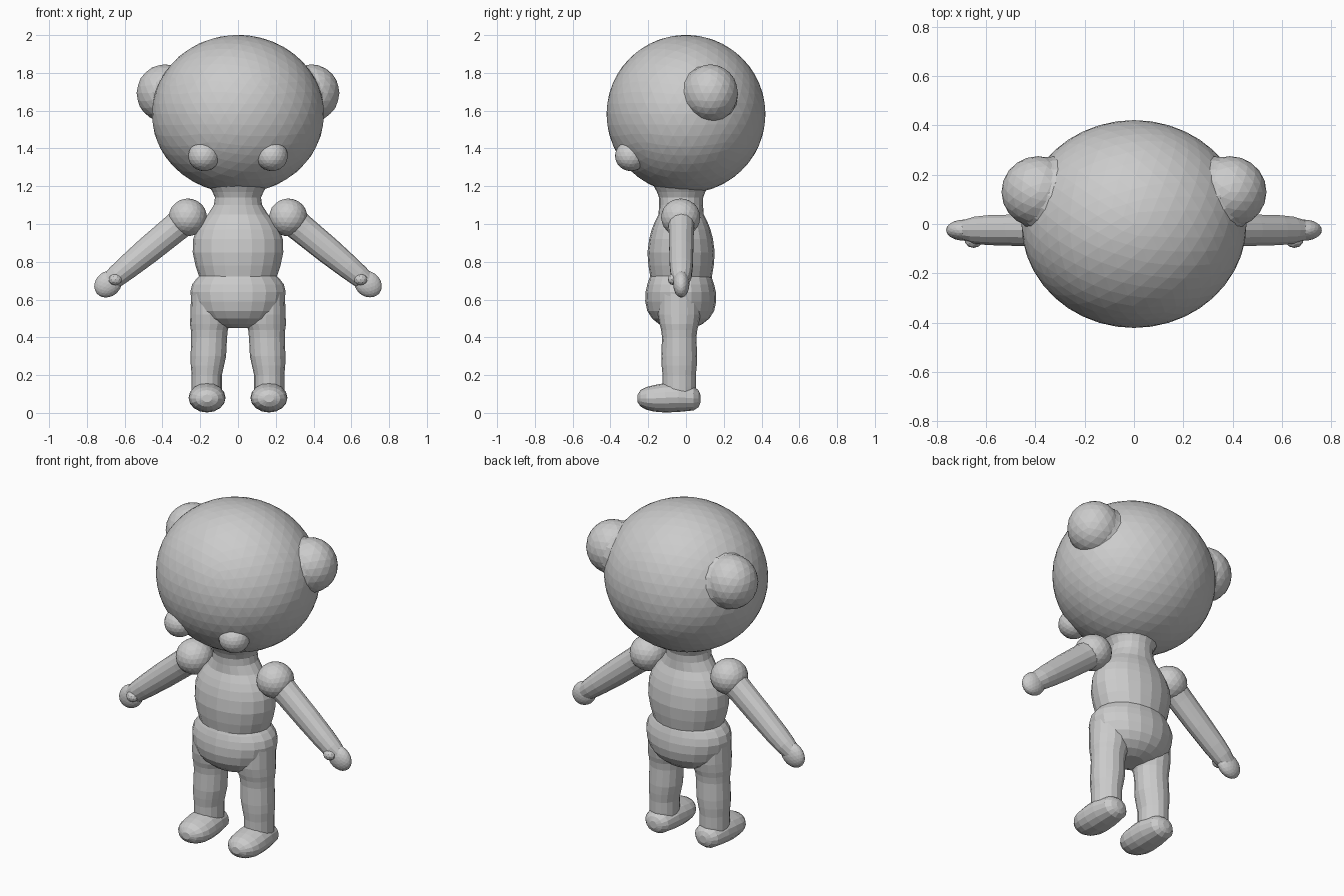
import bpy, bmesh, math
from mathutils import Vector, Matrix

clay = bpy.data.materials.new("grey clay")
clay.diffuse_color = (0.6, 0.6, 0.6, 1)


def finish(name, bm):
    bmesh.ops.recalc_face_normals(bm, faces=bm.faces)
    mesh = bpy.data.meshes.new(name)
    bm.to_mesh(mesh)
    bm.free()
    mesh.materials.append(clay)
    obj = bpy.data.objects.new(name, mesh)
    bpy.context.collection.objects.link(obj)
    return obj


def ball(name, centre, radii, detail=3, turn=0.0):
    """Faceted ellipsoid, optionally turned about the y axis."""
    bm = bmesh.new()
    m = (Matrix.Translation(centre) @ Matrix.Rotation(turn, 4, 'Y')
         @ Matrix.Diagonal((*radii, 1)))
    bmesh.ops.create_icosphere(bm, subdivisions=detail, radius=1, matrix=m)
    return finish(name, bm)


def loft(name, rings, u, v, sides=16):
    """Skin elliptical rings (centre, radius along u, radius along v)."""
    bm = bmesh.new()
    u, v = Vector(u), Vector(v)
    loops = []
    for c, ru, rv in rings:
        loop = []
        for i in range(sides):
            a = math.tau * i / sides
            loop.append(bm.verts.new(
                Vector(c) + u * ru * math.cos(a) + v * rv * math.sin(a)))
        loops.append(loop)
    for a, b in zip(loops, loops[1:]):
        for i in range(sides):
            j = (i + 1) % sides
            bm.faces.new((a[i], a[j], b[j], b[i]))
    bm.faces.new(loops[0])
    bm.faces.new(loops[-1])
    return finish(name, bm)


X, Y, Z = (1, 0, 0), (0, 1, 0), (0, 0, 1)

# Head
ball("head", (0, 0, 1.582), (0.456, 0.421, 0.419), 4)

# Torso with neck, flaring into the head
loft("torso", [((0, -0.026, z), rx, ry) for z, rx, ry in (
    (0.68, 0.19, 0.155), (0.72, 0.205, 0.163), (0.78, 0.225, 0.173),
    (0.85, 0.24, 0.178), (0.92, 0.237, 0.169), (0.97, 0.22, 0.156),
    (1.01, 0.195, 0.14), (1.05, 0.16, 0.12), (1.10, 0.128, 0.116),
    (1.14, 0.122, 0.117), (1.17, 0.135, 0.128), (1.21, 0.16, 0.15))], X, Y, 20)

# Pelvis, rounded underneath
loft("pelvis", [((0, -0.028, z), rx, ry) for z, rx, ry in (
    (0.45, 0.07, 0.07), (0.47, 0.14, 0.115), (0.50, 0.19, 0.152),
    (0.54, 0.225, 0.177), (0.59, 0.244, 0.188), (0.64, 0.253, 0.186),
    (0.68, 0.243, 0.177), (0.71, 0.22, 0.167), (0.73, 0.2, 0.158))], X, Y, 20)

for s, side in ((-1, "right"), (1, "left")):
    # Ear with a small flared root
    ball(f"{side}_ear", (s * 0.388, 0.13, 1.693), (0.149, 0.145, 0.152))
    axis = Vector((s * 0.39, 0.13, 0.112)).normalized()
    u = axis.cross(Vector(Z)).normalized()
    v = axis.cross(u)
    root = Vector((0, 0, 1.582))
    loft(f"{side}_ear_root", [(root + axis * d, r, r) for d, r in (
        (0.36, 0.19), (0.39, 0.168), (0.42, 0.152), (0.45, 0.14))], u, v)

    # Cheek bump
    ball(f"{side}_cheek", (s * 0.18, -0.292, 1.36), (0.084, 0.084, 0.08))

    # Arm: shoulder ball, tapering sleeve, flat hand and thumb
    ball(f"{side}_shoulder", (s * 0.266, -0.028, 1.035), (0.102, 0.104, 0.1))
    start, end = Vector((s * 0.265, -0.025, 1.035)), Vector((s * 0.69, -0.025, 0.685))
    along = (end - start).normalized()
    across = along.cross(Vector(Y))
    loft(f"{side}_arm", [(start.lerp(end, t), r, ry) for t, r, ry in (
        (0.0, 0.08, 0.075), (0.2, 0.076, 0.068), (0.5, 0.072, 0.065),
        (0.75, 0.064, 0.062), (0.88, 0.058, 0.056), (1.0, 0.05, 0.04))],
        across, Y, 14)
    ball(f"{side}_hand", (s * 0.688, -0.025, 0.682), (0.078, 0.043, 0.066),
         turn=s * math.radians(39))
    ball(f"{side}_thumb", (s * 0.65, -0.067, 0.706), (0.036, 0.03, 0.03), 2)

    # Leg
    loft(f"{side}_leg", [((s * x, -0.036, z), rx, ry) for z, x, rx, ry in (
        (0.64, 0.15, 0.098, 0.11), (0.52, 0.150, 0.102, 0.112),
        (0.47, 0.148, 0.106, 0.104), (0.44, 0.152, 0.098, 0.096),
        (0.40, 0.153, 0.095, 0.091), (0.30, 0.157, 0.094, 0.095),
        (0.25, 0.162, 0.088, 0.093), (0.20, 0.165, 0.08, 0.088),
        (0.14, 0.165, 0.08, 0.088), (0.08, 0.165, 0.08, 0.085))], X, Y)

    # Crotch fillet between the legs
    # Foot, heel to toe
    loft(f"{side}_foot", [((s * 0.164, y, z), rx, rz) for y, z, rx, rz in (
        (0.076, 0.075, 0.022, 0.022), (0.066, 0.075, 0.052, 0.045),
        (0.04, 0.077, 0.077, 0.064), (-0.04, 0.083, 0.094, 0.078),
        (-0.11, 0.08, 0.098, 0.078), (-0.17, 0.077, 0.096, 0.07),
        (-0.21, 0.077, 0.084, 0.06), (-0.24, 0.077, 0.06, 0.044),
        (-0.256, 0.077, 0.026, 0.02))], X, Z)
